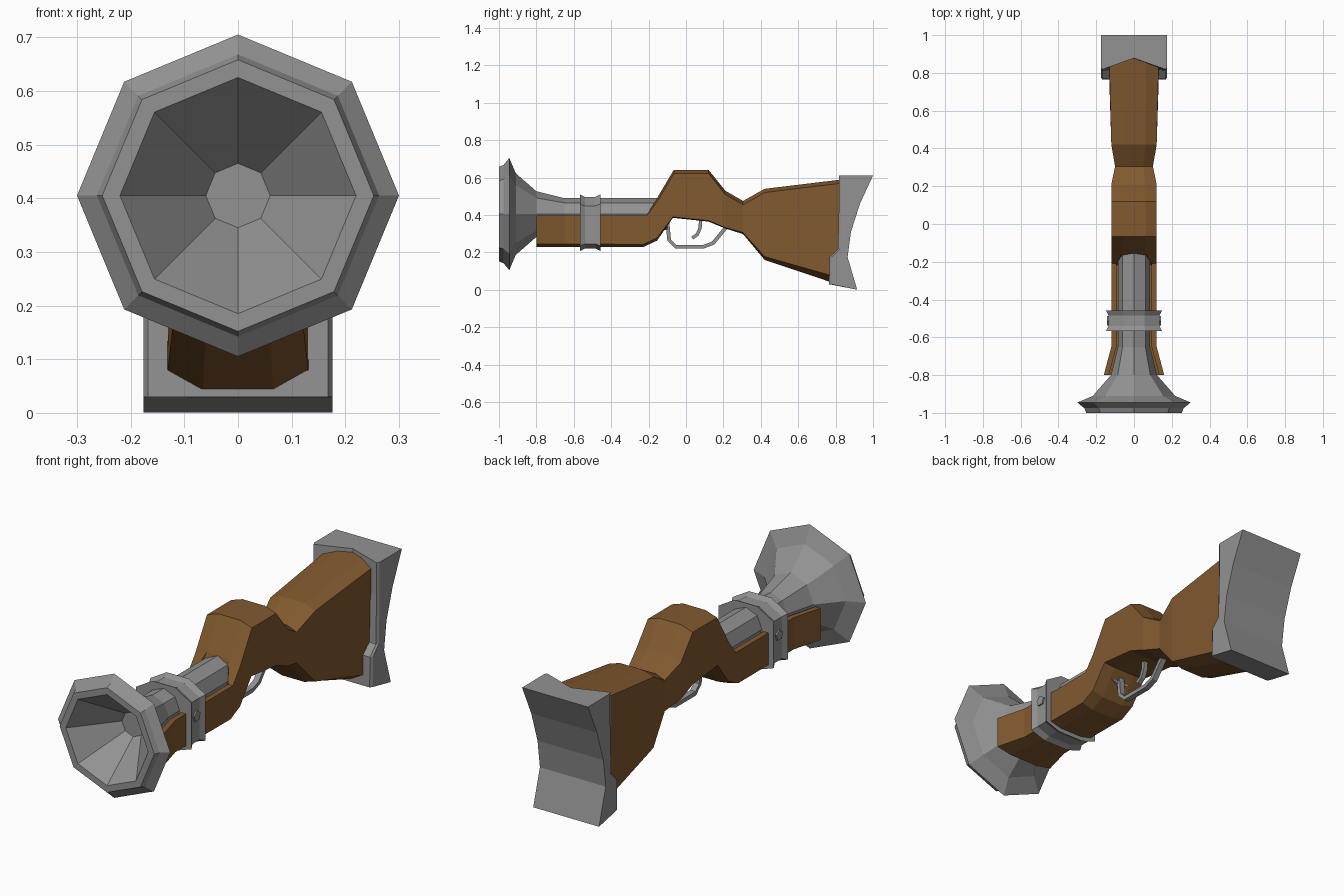
import bpy, bmesh, math
from mathutils import Vector

if "Cube" in bpy.data.objects:
    bpy.data.objects.remove(bpy.data.objects["Cube"])


def material(name, color):
    m = bpy.data.materials.new(name)
    m.diffuse_color = (*color, 1)
    m.use_nodes = True
    m.node_tree.nodes["Principled BSDF"].inputs["Base Color"].default_value = m.diffuse_color
    return m


wood = material("wood", (0.22, 0.10, 0.028))
iron = material("iron", (0.29, 0.29, 0.29))


def loft(name, rings, mat=iron):
    """Skin a list of equal-length closed rings and cap both ends."""
    bm = bmesh.new()
    rows = [[bm.verts.new(p) for p in ring] for ring in rings]
    n = len(rows[0])
    for a, b in zip(rows, rows[1:]):
        for i in range(n):
            j = (i + 1) % n
            bm.faces.new((a[i], a[j], b[j], b[i]))
    bm.faces.new(rows[0][::-1])
    bm.faces.new(rows[-1])
    bmesh.ops.remove_doubles(bm, verts=bm.verts, dist=1e-4)
    bmesh.ops.recalc_face_normals(bm, faces=bm.faces)
    me = bpy.data.meshes.new(name)
    bm.to_mesh(me)
    bm.free()
    ob = bpy.data.objects.new(name, me)
    bpy.context.collection.objects.link(ob)
    me.materials.append(mat)
    return ob


def mirrored(half):
    """Close a right-hand half outline across x = 0."""
    return half + [(-x, z) for x, z in reversed(half)]


def strip(name, path, width, thick):
    """Sweep a rectangular bar along a (y, z) path."""
    pts = [Vector(p) for p in path]
    rings = []
    for i, p in enumerate(pts):
        t = (pts[min(i + 1, len(pts) - 1)] - pts[max(i - 1, 0)]).normalized()
        nrm = Vector((-t.y, t.x)) * thick / 2
        a, b = p + nrm, p - nrm
        h = width / 2
        rings.append([(-h, a.x, a.y), (h, a.x, a.y), (h, b.x, b.y), (-h, b.x, b.y)])
    return loft(name, rings)


# Octagonal barrel with flared, hollow muzzle: (y, radius)
AXIS_Z = 0.405
profile = [(-0.80, 0.06), (-1.0, 0.22), (-1.0, 0.253), (-0.975, 0.263), (-0.945, 0.30),
           (-0.91, 0.218), (-0.80, 0.122), (-0.65, 0.085), (-0.10, 0.085)]
loft("barrel", [[(r * math.sin(k * math.pi / 4), y, AXIS_Z + r * math.cos(k * math.pi / 4))
                 for k in range(8)] for y, r in profile])

# Wooden stock: y at top, y at bottom, top z, bottom z, half width, bottom chamfer, grooved
stations = [
    (-0.80, -0.80, 0.398, 0.230, 0.16, 0.015, True),
    (-0.65, -0.65, 0.398, 0.230, 0.12, 0.015, True),
    (-0.21, -0.23, 0.398, 0.228, 0.12, 0.015, True),
    (-0.155, -0.155, 0.490, 0.263, 0.12, 0.015, False),
    (-0.065, -0.07, 0.642, 0.385, 0.12, 0.005, False),
    (0.12, 0.12, 0.642, 0.365, 0.12, 0.005, False),
    (0.21, 0.21, 0.530, 0.328, 0.12, 0.005, False),
    (0.305, 0.305, 0.475, 0.298, 0.10, 0.008, False),
    (0.42, 0.42, 0.540, 0.160, 0.12, 0.018, False),
    (0.90, 0.79, 0.598, 0.036, 0.132, 0.035, False),
]
rings = []
for yt, yb, zt, zb, w, c, groove in stations:
    if groove:
        top = [(w, zt), (w - 0.027, zt), (w - 0.027, 0.33)]
    else:
        top = [(w, zt - 0.02), (w * 0.5, zt), (w * 0.5, zt)]
    outline = mirrored([(w * 0.5, zb), (w, zb + c)] + top)
    rings.append([(x, yb + (yt - yb) * (z - zb) / (zt - zb), z) for x, z in outline])
loft("stock", rings, wood)

# Butt plate: stacked levels of (z front, z back, front y, back y, centre notch)
levels = [
    (0.030, 0.001, 0.765, 0.915, 0.0),
    (0.175, 0.175, 0.768, 0.864, 0.0),
    (0.220, 0.310, 0.812, 0.882, 0.02),
    (0.460, 0.460, 0.818, 0.930, 0.05),
    (0.612, 0.612, 0.818, 1.000, 0.06),
]
loft("butt_plate", [[(-0.176, yf + 0.012, zf), (-0.168, yf, zf), (0, yf + n, zf),
                     (0.168, yf, zf), (0.176, yf + 0.012, zf),
                     (0.176, yb, zb), (-0.176, yb, zb)]
                    for zf, zb, yf, yb, n in levels])

# Barrel band with flared rims
band = mirrored([(0.07, 0.208), (0.148, 0.235), (0.148, 0.458), (0.06, 0.510)])
loft("barrel_band", [[(x * s, y, 0.36 + (z - 0.36) * s) for x, z in band]
                     for y, s in ((-0.567, 1.0), (-0.54, 0.91), (-0.485, 0.91), (-0.458, 1.0))])

# Band bolts on both sides
for side, label in ((1, "right"), (-1, "left")):
    loft("band_bolt_" + label,
         [[(side * x, -0.513 + r * math.sin(k * math.tau / 5), 0.372 + r * math.cos(k * math.tau / 5))
           for k in range(5)] for x, r in ((0.12, 0.026), (0.142, 0.026))])

# Trigger guard and trigger
strip("trigger_guard", [(-0.10, 0.37), (-0.09, 0.265), (-0.055, 0.231), (0.095, 0.231),
                        (0.145, 0.25), (0.215, 0.335)], 0.028, 0.02)
strip("trigger", [(0.08, 0.39), (0.075, 0.33), (0.06, 0.295), (0.033, 0.277)], 0.022, 0.018)
